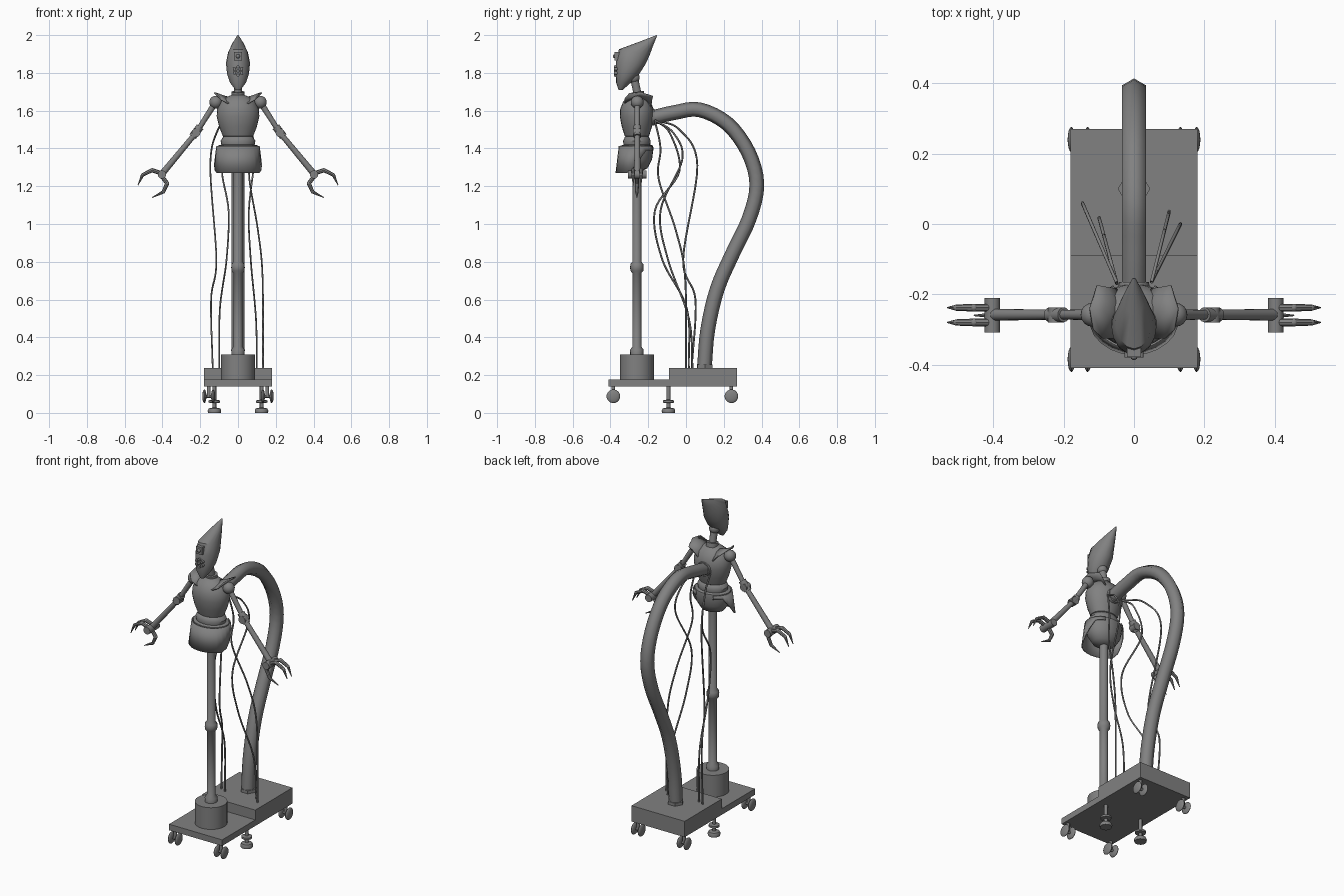
import bpy, bmesh, math
from mathutils import Vector, Matrix

if "Cube" in bpy.data.objects:
    bpy.data.objects.remove(bpy.data.objects["Cube"])

grey = bpy.data.materials.new("mid grey")
grey.diffuse_color = (0.22, 0.22, 0.22, 1)
grey.use_nodes = True
grey.node_tree.nodes["Principled BSDF"].inputs["Base Color"].default_value = grey.diffuse_color
YC = -0.26  # depth of the body axis


def finish(bm, name, smooth=True):
    bmesh.ops.recalc_face_normals(bm, faces=bm.faces)
    me = bpy.data.meshes.new(name)
    bm.to_mesh(me)
    bm.free()
    me.materials.append(grey)
    ob = bpy.data.objects.new(name, me)
    bpy.context.collection.objects.link(ob)
    bpy.context.view_layer.objects.active = ob
    ob.select_set(True)
    if smooth:
        bpy.ops.object.shade_smooth_by_angle(angle=math.radians(40))
    ob.select_set(False)
    return ob


def loft(name, rings, smooth=True):
    bm = bmesh.new()
    vr = [[bm.verts.new(p) for p in r] for r in rings]
    for a, b in zip(vr, vr[1:]):
        for i in range(len(a)):
            j = (i + 1) % len(a)
            bm.faces.new((a[i], a[j], b[j], b[i]))
    bm.faces.new(vr[0])
    bm.faces.new(vr[-1][::-1])
    return finish(bm, name, smooth)


def lathe(name, prof, c=(0, 0), ys=1.0, n=24):
    return loft(name, [[(c[0] + r * math.cos(2 * math.pi * i / n),
                         c[1] + ys * r * math.sin(2 * math.pi * i / n), z)
                        for i in range(n)] for r, z in prof])


def box(name, lo, hi):
    (a, b, c), (d, e, f) = lo, hi
    return loft(name, [[(a, b, z), (d, b, z), (d, e, z), (a, e, z)] for z in (c, f)], False)


def rod(name, p, q, r, r2=None, n=16):
    p, q = Vector(p), Vector(q)
    d = q - p
    bm = bmesh.new()
    m = Matrix.Translation((p + q) / 2) @ d.to_track_quat('Z', 'Y').to_matrix().to_4x4()
    bmesh.ops.create_cone(bm, cap_ends=True, segments=n, radius1=r,
                          radius2=r if r2 is None else r2, depth=d.length, matrix=m)
    return finish(bm, name)


def ball(name, c, r, s=(1, 1, 1)):
    bm = bmesh.new()
    bmesh.ops.create_uvsphere(bm, u_segments=16, v_segments=10, radius=r,
                              matrix=Matrix.Translation(c) @ Matrix.Diagonal((*s, 1)))
    return finish(bm, name)


def spline(pts, k):
    P = [Vector(p) for p in pts]
    P = [2 * P[0] - P[1]] + P + [2 * P[-1] - P[-2]]
    out = []
    for i in range(1, len(P) - 2):
        a, b, c, d = P[i - 1:i + 3]
        for t in (j / k for j in range(k)):
            out.append(0.5 * (2 * b + (c - a) * t + (2 * a - 5 * b + 4 * c - d) * t * t
                              + (3 * b - a - 3 * c + d) * t ** 3))
    return out + [P[-2]]


def tube(name, pts, r, n, k=5):
    path = spline(pts, k)
    rings = []
    for i, p in enumerate(path):
        t = (path[min(i + 1, len(path) - 1)] - path[max(i - 1, 0)]).normalized()
        u = Vector((1, 0, 0))
        u = (u - t * u.dot(t)).normalized()
        v = t.cross(u)
        rings.append([p + r * (math.sin(2 * math.pi * j / n) * u + math.cos(2 * math.pi * j / n) * v)
                      for j in range(n)])
    ob = loft(name, rings, False)
    for f in ob.data.polygons:
        f.use_smooth = len(f.vertices) == 4
    return ob


# Wheeled base
box("base_plate", (-0.18, -0.41, 0.14), (0.18, 0.27, 0.177))
box("rear_box", (-0.18, -0.09, 0.141), (0.18, 0.27, 0.237))
lathe("column_drum", [(0.09, 0.17), (0.09, 0.31)], (0, YC), n=32)
for s in (-1, 1):
    for y in (-0.385, 0.24):
        rod("caster_post", (s * 0.155, y, 0.088), (s * 0.155, y, 0.145), 0.01)
        rod("caster_axle", (s * 0.13, y, 0.088), (s * 0.18, y, 0.088), 0.008)
        for x in (0.132, 0.178):
            ball("caster_wheel", (s * x, y, 0.088), 0.036, (0.3, 1, 1))
    # Levelling feet
    lathe("levelling_foot", [(0.034, 0), (0.036, 0.012), (0.03, 0.024), (0.01, 0.028), (0.01, 0.052),
                             (0.03, 0.054), (0.03, 0.066), (0.01, 0.07), (0.01, 0.145)],
          (s * 0.125, -0.093), n=16)

# Central column with collars
lathe("column", [(0.035, 0.305), (0.036, 0.335), (0.024, 0.35), (0.024, 0.74), (0.034, 0.752),
                 (0.036, 0.77), (0.034, 0.788), (0.024, 0.80), (0.024, 1.31)], (0, YC), n=16)

# Pelvis, waist and chest
lathe("pelvis", [(0.03, 1.28), (0.07, 1.295), (0.1, 1.34), (0.11, 1.40), (0.107, 1.415),
                 (0.088, 1.42), (0.092, 1.44), (0.08, 1.46), (0.05, 1.475)], (0, YC), 0.8)
lathe("chest", [(0.05, 1.45), (0.08, 1.465), (0.1, 1.515), (0.113, 1.57), (0.11, 1.61), (0.09, 1.65),
                (0.055, 1.675), (0.028, 1.685)], (0, YC), 0.8)


def sheet(name, grid, thick):
    bm = bmesh.new()
    v = [[bm.verts.new(p) for p in row] for row in grid]
    for a, b in zip(v, v[1:]):
        for i in range(len(a) - 1):
            bm.faces.new((a[i], a[i + 1], b[i + 1], b[i]))
    ob = finish(bm, name)
    m = ob.modifiers.new("thickness", 'SOLIDIFY')
    m.thickness = thick
    m.offset = 0


# Skirt wraps the front and rises to points at the back
top, low = [], []
for i in range(-10, 11):
    a = math.radians(i * 15)
    z = 1.27 + 0.12 * min(1, max(0, (abs(i) - 4.5) / 3.5))
    f = (1.41 - z) / 0.14
    top.append((0.112 * math.sin(a), YC - 0.093 * math.cos(a), 1.412))
    low.append(((0.113 + 0.016 * f) * math.sin(a), YC - (0.094 + 0.016 * f) * math.cos(a), z))
sheet("skirt", [top, low], 0.006)

# Neck
rod("neck", (0, -0.25, 1.66), (0, -0.283, 1.81), 0.021)
rod("neck_collar", (0, -0.253, 1.675), (0, -0.257, 1.70), 0.034)
ball("neck_joint", (0, -0.275, 1.775), 0.03)

# Head: rings given as front (y, z), back (y, z) and half width
head = [(-.357, 1.71, -.335, 1.71, .014), (-.37, 1.75, -.295, 1.745, .042),
        (-.372, 1.80, -.25, 1.79, .058), (-.37, 1.86, -.215, 1.845, .064),
        (-.355, 1.925, -.192, 1.895, .052), (-.255, 1.962, -.172, 1.95, .03),
        (-.155, 2.0, -.153, 1.996, .004)]
N = 16
loft("head", [[(w * math.sin(2 * math.pi * i / N),
                (fy + by) / 2 + (fy - by) / 2 * math.cos(2 * math.pi * i / N),
                (fz + bz) / 2 + (fz - bz) / 2 * math.cos(2 * math.pi * i / N)) for i in range(N)]
              for fy, fz, by, bz, w in head])
box("eye_frame", (-0.02, -0.378, 1.865), (0.02, -0.34, 1.91))
ball("eye", (0, -0.376, 1.888), 0.011)
for i in range(7):
    a, r = i * math.pi / 3, 0.022 if i < 6 else 0
    rod("mouth_port", (r * math.sin(a), -0.35, 1.81 + r * math.cos(a)),
        (r * math.sin(a), -0.38, 1.81 + r * math.cos(a)), 0.01, 0.008, 10)

# Arms, shoulder guards and claws
for s in (-1, 1):
    def P(x, z, y=YC + 0.002):
        return (s * x, y, z)
    ball("shoulder", P(0.118, 1.645), 0.034)
    sheet("shoulder_guard", [[P(.045, 1.635, -.325), P(.035, 1.665, -.25), P(.05, 1.62, -.185)],
                             [P(.09, 1.66, -.325), P(.085, 1.68, -.25), P(.08, 1.655, -.18)],
                             [P(.115, 1.69, -.30), P(.125, 1.695, -.24), P(.105, 1.675, -.175)]], 0.008)
    rod("upper_arm", P(0.118, 1.645), P(0.22, 1.485), 0.016, 0.013)
    rod("elbow_sleeve", P(0.20, 1.515), P(0.24, 1.463), 0.021)
    rod("elbow_pin", P(0.222, 1.483, YC - 0.02), P(0.222, 1.483, YC + 0.022), 0.023)
    rod("forearm", P(0.22, 1.485), P(0.405, 1.262), 0.014, 0.017)
    rod("wrist_pin", P(0.403, 1.262, -0.308), P(0.403, 1.262, -0.21), 0.022)
    claw = [(0.41, 1.27), (0.455, 1.285), (0.505, 1.26), (0.53, 1.205)]
    thumb = [(0.405, 1.255), (0.375, 1.215), (0.395, 1.17), (0.455, 1.14)]
    for name, pts, y in (("finger", claw, -0.238), ("finger", claw, -0.28), ("thumb", thumb, YC)):
        for i, (p, q) in enumerate(zip(pts, pts[1:])):
            r = (0.011, 0.011, 0.009, 0.002)
            rod(name, P(*p, y), P(*q, y), r[i], r[i + 1], 8)
            ball(name + "_joint", P(*p, y), r[i])

# Rear hose, its socket and floor collar
hose = [(-.17, 1.565), (-.06, 1.59), (.07, 1.605), (.22, 1.53), (.33, 1.38), (.375, 1.21),
        (.335, 1.03), (.245, .84), (.165, .655), (.115, .44), (.097, .235)]
tube("rear_hose", [(0, y, z) for y, z in hose], 0.039, 6, 4)
rod("hose_socket", (0, -0.21, 1.565), (0, -0.165, 1.565), 0.05, 0.042)
lathe("hose_collar", [(0.046, 0.23), (0.046, 0.255)], (0, 0.1), n=6)

# Hanging cables: each lies in an upright plane leaving the back of the chest
cables = [(-.05, -.43, [(0, 1.55), (.13, 1.5), (.225, 1.31), (.15, .81), (.215, .6), (.195, .235)]),
          (-.05, -.27, [(0, 1.55), (.08, 1.48), (.13, 1.28), (0, 1.07), (.04, .81), (.17, .55), (.18, .235)]),
          (.05, .5, [(0, 1.55), (.03, 1.4), (.02, 1.24), (.11, .97), (.16, .72), (.165, .235)]),
          (.05, .25, [(0, 1.55), (.1, 1.48), (.145, 1.34), (.03, 1.07), (.07, .81), (.18, .5), (.2, .235)])]
for x0, k, pts in cables:
    tube("cable", [(x0 + k * d, -0.165 + d, z) for d, z in pts], 0.005, 6, 8)
